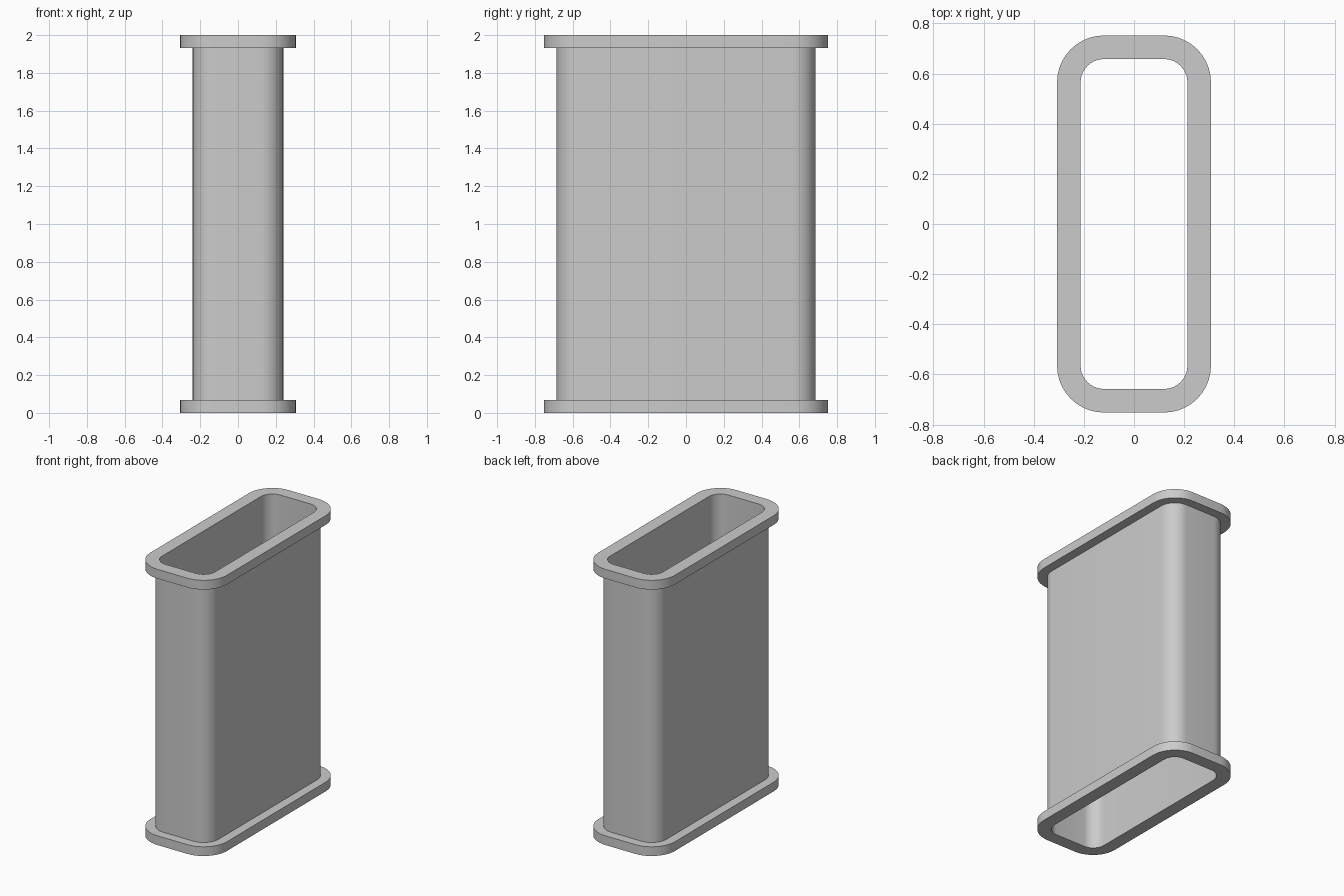
import bpy, bmesh, math

if "Cube" in bpy.data.objects:
    bpy.data.objects.remove(bpy.data.objects["Cube"])

CX, CY = 0.12, 0.565                 # centres of the corner arcs
BORE, WALL, RIM = 0.093, 0.12, 0.187  # corner radii of bore, wall, flange
HEIGHT, FLANGE = 2.0, 0.067
STEPS = 10                           # segments per corner


def rounded_ring(bm, r, z):
    """Rounded rectangle of vertices at height z."""
    ring = []
    for k, (sx, sy) in enumerate([(1, 1), (-1, 1), (-1, -1), (1, -1)]):
        for i in range(STEPS + 1):
            a = (k + i / STEPS) * math.pi / 2
            ring.append(bm.verts.new((sx * CX + r * math.cos(a),
                                      sy * CY + r * math.sin(a), z)))
    return ring


grey = bpy.data.materials.new("grey")
grey.diffuse_color = (0.6, 0.6, 0.6, 1)
grey.use_nodes = True
grey.node_tree.nodes["Principled BSDF"].inputs["Base Color"].default_value = grey.diffuse_color

# Hollow duct: closed wall section with a flange at each end
section = [(BORE, 0), (RIM, 0), (RIM, FLANGE), (WALL, FLANGE),
           (WALL, HEIGHT - FLANGE), (RIM, HEIGHT - FLANGE),
           (RIM, HEIGHT), (BORE, HEIGHT)]
bm = bmesh.new()
rings = [rounded_ring(bm, r, z) for r, z in section]
for a, b in zip(rings, rings[1:] + rings[:1]):
    n = len(a)
    for i in range(n):
        j = (i + 1) % n
        bm.faces.new((a[i], a[j], b[j], b[i]))
bmesh.ops.recalc_face_normals(bm, faces=bm.faces)

mesh = bpy.data.meshes.new("flanged_duct")
bm.to_mesh(mesh)
bm.free()
mesh.materials.append(grey)
duct = bpy.data.objects.new("flanged_duct", mesh)
bpy.context.collection.objects.link(duct)

# Smooth corners, sharp flange edges
bpy.context.view_layer.objects.active = duct
duct.select_set(True)
bpy.ops.object.shade_smooth_by_angle(angle=math.radians(30))
